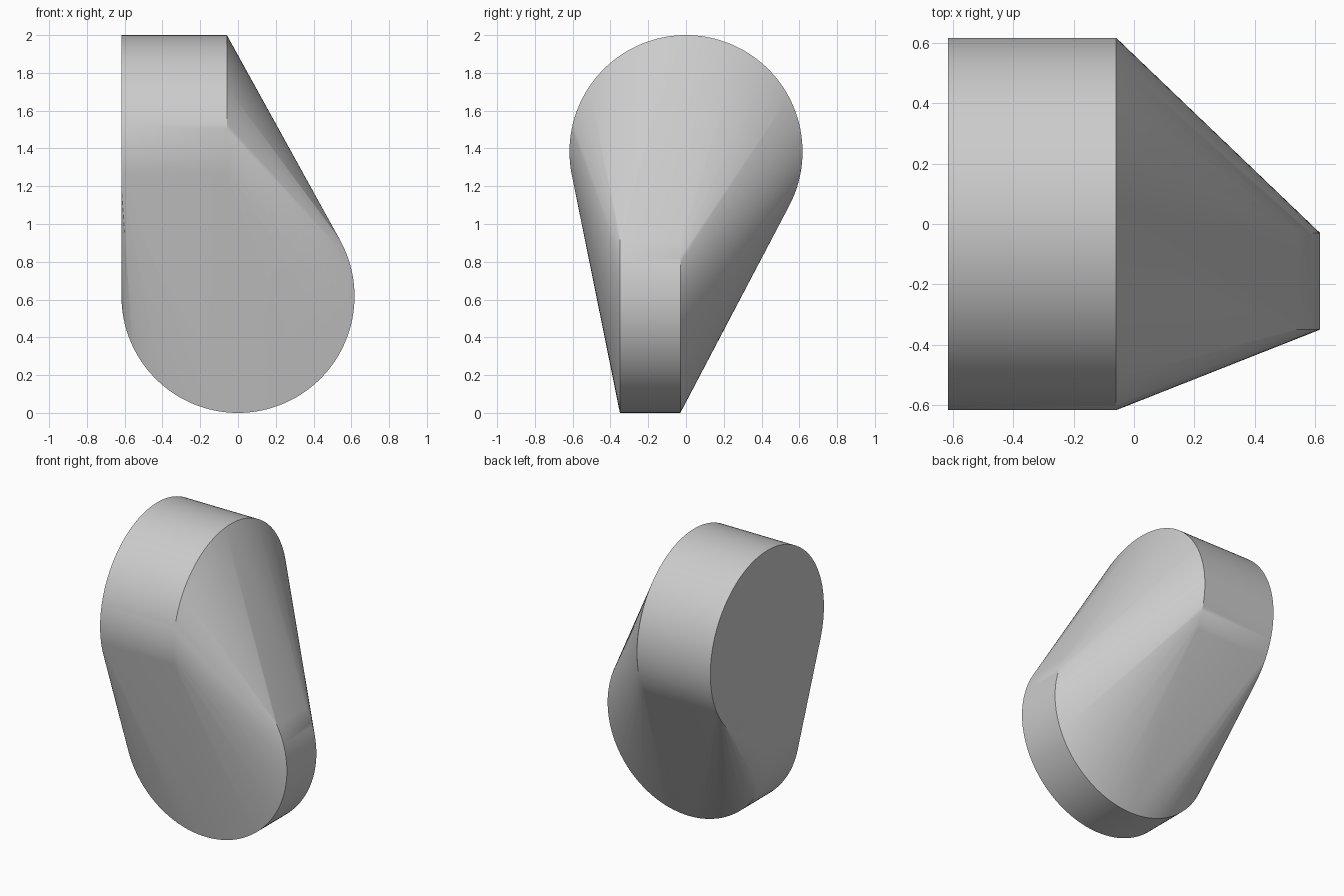
import bpy, bmesh, math
from mathutils import Matrix

if "Cube" in bpy.data.objects:
    bpy.data.objects.remove(bpy.data.objects["Cube"])

RADIUS = 0.617
SEGMENTS = 128

grey = bpy.data.materials.new("plain grey")
grey.use_nodes = True
colour = (0.6, 0.6, 0.6, 1)
grey.diffuse_color = colour
grey.node_tree.nodes["Principled BSDF"].inputs["Base Color"].default_value = colour


def add_disc(bm, axis, centre, depth):
    """Cylinder along the given world axis."""
    turn = Matrix.Rotation(math.pi / 2, 4, "Y" if axis == "X" else "X")
    bmesh.ops.create_cone(bm, cap_ends=True, segments=SEGMENTS,
                          radius1=RADIUS, radius2=RADIUS, depth=depth,
                          matrix=Matrix.Translation(centre) @ turn)


# Two crossed discs wrapped in one convex skin
bm = bmesh.new()
add_disc(bm, "X", (-0.338, 0, 2 - RADIUS), 0.558)
add_disc(bm, "Y", (0, -0.19, RADIUS), 0.32)
bmesh.ops.delete(bm, geom=bm.edges[:] + bm.faces[:], context="EDGES_FACES")
hull = bmesh.ops.convex_hull(bm, input=bm.verts[:])
inner = {v for v in hull["geom_interior"] + hull["geom_unused"]
         if isinstance(v, bmesh.types.BMVert) and v.is_valid and not v.link_faces}
bmesh.ops.delete(bm, geom=list(inner), context="VERTS")

# Merge the triangles of the flat ends
bmesh.ops.dissolve_limit(bm, angle_limit=math.radians(0.1),
                         verts=bm.verts[:], edges=bm.edges[:])
bmesh.ops.recalc_face_normals(bm, faces=bm.faces[:])

mesh = bpy.data.meshes.new("wrapped_body")
bm.to_mesh(mesh)
bm.free()
mesh.materials.append(grey)
body = bpy.data.objects.new("wrapped_body", mesh)
bpy.context.collection.objects.link(body)

# Smooth sides with crisp rims
bpy.ops.object.select_all(action="DESELECT")
body.select_set(True)
bpy.context.view_layer.objects.active = body
bpy.ops.object.shade_smooth_by_angle(angle=math.radians(30))
